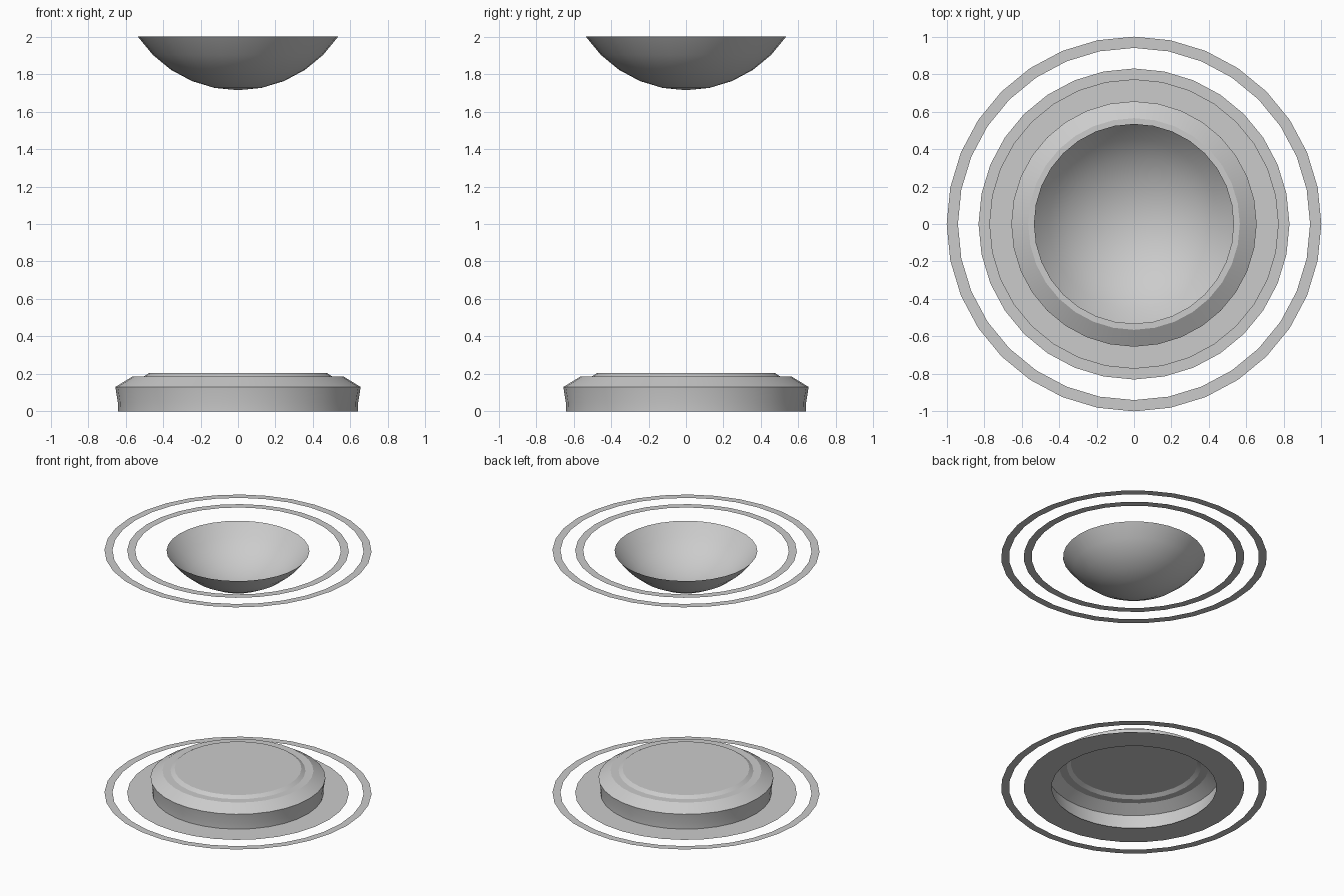
import bpy, bmesh, math

if "Cube" in bpy.data.objects:
    bpy.data.objects.remove(bpy.data.objects["Cube"])

SIDES = 32


def lathe(name, profile, smooth=True):
    """Revolve (radius, z) points about the z axis; radius 0 makes a pole."""
    bm = bmesh.new()
    rings = []
    for r, z in profile:
        if r == 0:
            rings.append([bm.verts.new((0, 0, z))] * SIDES)
        else:
            rings.append([bm.verts.new((r * math.cos(2 * math.pi * i / SIDES),
                                        r * math.sin(2 * math.pi * i / SIDES), z))
                          for i in range(SIDES)])
    for a, b in zip(rings, rings[1:]):
        for i in range(SIDES):
            j = (i + 1) % SIDES
            corners = list(dict.fromkeys((a[i], a[j], b[j], b[i])))
            bm.faces.new(corners)
    mesh = bpy.data.meshes.new(name)
    bm.to_mesh(mesh)
    bm.free()
    ob = bpy.data.objects.new(name, mesh)
    bpy.context.collection.objects.link(ob)
    if smooth:
        bpy.ops.object.select_all(action='DESELECT')
        ob.select_set(True)
        bpy.context.view_layer.objects.active = ob
        bpy.ops.object.shade_smooth_by_angle(angle=math.radians(30))
    return ob


# Flat rings floating at the top and lying on the floor
lathe("floor_outer_ring", [(0.94, 0), (1.0, 0)], False)
lathe("floor_inner_disc", [(0.62, 0), (0.83, 0)], False)
lathe("upper_outer_ring", [(0.94, 2), (1.0, 2)], False)
lathe("upper_inner_ring", [(0.77, 2), (0.83, 2)], False)

# Hollow pedestal with flared wall, sloped shoulder and raised cap
lathe("pedestal", [(0.64, 0), (0.642, 0.05), (0.655, 0.13), (0.565, 0.185),
                   (0.505, 0.185), (0.475, 0.205), (0, 0.205)][::-1])

# Open bowl: the lower part of a sphere
R = 0.643
step = math.radians(11.25)
rim = R * math.cos(5 * step)
lathe("upper_bowl", [(R * math.sin(k * step), 2 + rim - R * math.cos(k * step))
                     for k in range(5, 0, -1)] + [(0, 2 + rim - R)])
for ob in bpy.context.collection.objects:
    # upward / outward facing surfaces
    if ob.name in ("upper_bowl",):
        ob.data.flip_normals()
